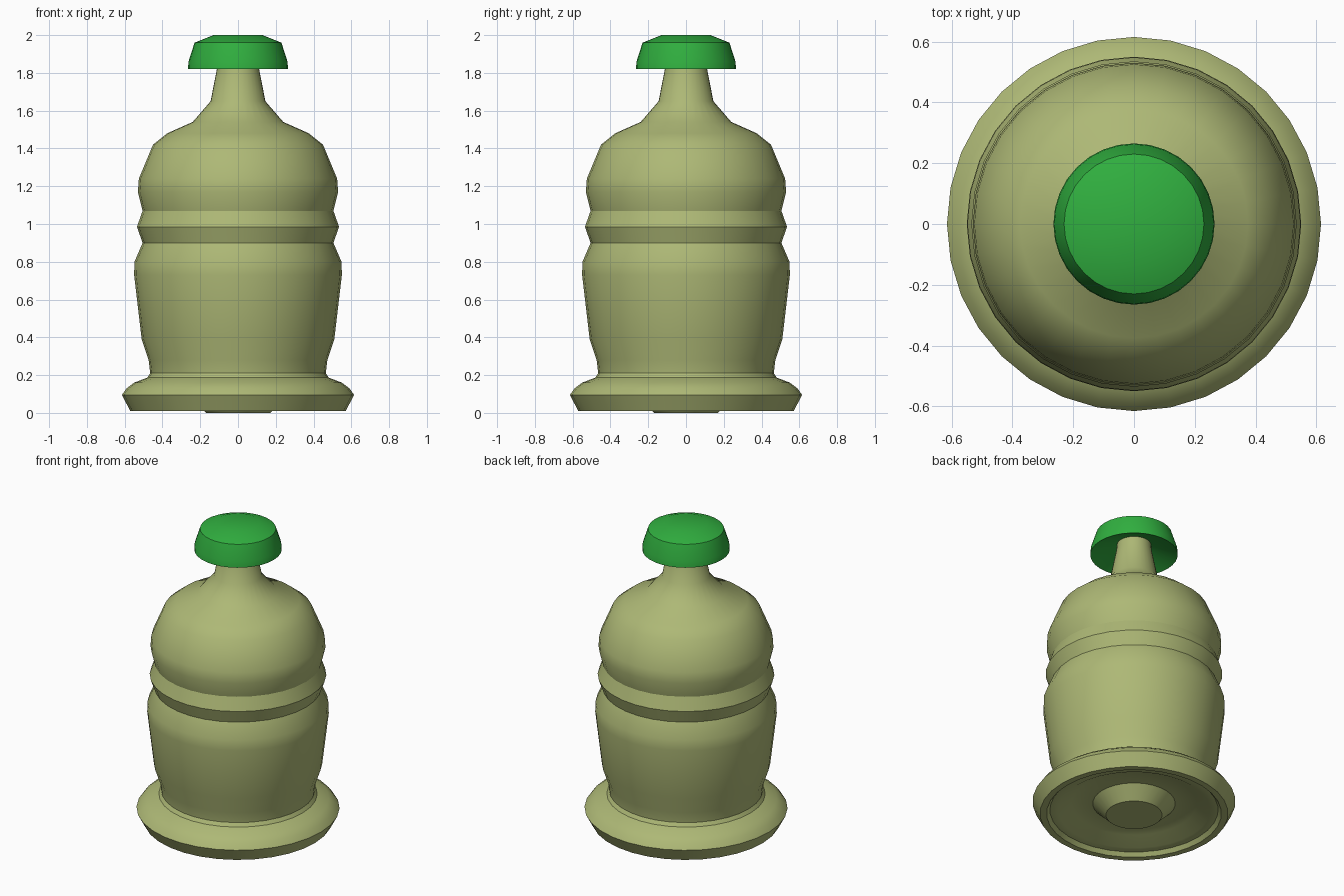
import bpy
import bmesh
from math import radians, tau

SIDES = 32

cube = bpy.data.objects.get("Cube")
if cube:
    bpy.data.objects.remove(cube, do_unlink=True)


def material(name, color):
    mat = bpy.data.materials.new(name)
    mat.use_nodes = True
    mat.diffuse_color = (*color, 1)
    mat.node_tree.nodes["Principled BSDF"].inputs["Base Color"].default_value = (*color, 1)
    return mat


def lathe(name, profile, mat):
    """Spin a closed (radius, height) profile around the z axis."""
    bm = bmesh.new()
    verts = [bm.verts.new((r, 0, z)) for r, z in profile]
    edges = [bm.edges.new(pair) for pair in zip(verts, verts[1:])]
    bmesh.ops.spin(bm, geom=verts + edges, cent=(0, 0, 0), axis=(0, 0, 1),
                   angle=tau, steps=SIDES, use_merge=True)
    bmesh.ops.remove_doubles(bm, verts=bm.verts, dist=0.0005)
    bmesh.ops.recalc_face_normals(bm, faces=bm.faces)
    mesh = bpy.data.meshes.new(name)
    bm.to_mesh(mesh)
    bm.free()
    obj = bpy.data.objects.new(name, mesh)
    bpy.context.collection.objects.link(obj)
    mesh.materials.append(mat)
    bpy.ops.object.select_all(action="DESELECT")
    obj.select_set(True)
    bpy.context.view_layer.objects.active = obj
    bpy.ops.object.shade_smooth_by_angle(angle=radians(33))
    return obj


olive = material("olive", (0.42, 0.48, 0.18))
green = material("green", (0.03, 0.43, 0.05))

# Stepped underside with a central boss
underside = [(0, 0), (0.17, 0), (0.25, 0.08), (0.38, 0.08), (0.46, 0.035),
             (0.51, 0.035), (0.53, 0.01)]
# Flared foot
foot = [(0.57, 0.01), (0.615, 0.095), (0.59, 0.13), (0.55, 0.16), (0.48, 0.187)]
# Belly, raised band and shoulder
belly = [(0.465, 0.21), (0.473, 0.28), (0.51, 0.39), (0.55, 0.73), (0.548, 0.8),
         (0.505, 0.9), (0.535, 0.985), (0.505, 1.07), (0.53, 1.17), (0.525, 1.24),
         (0.45, 1.42), (0.375, 1.48)]
# Neck, ending inside the cap
neck = [(0.24, 1.54), (0.145, 1.65), (0.108, 1.84), (0.1, 1.92), (0, 1.92)]
lathe("bottle_body", underside + foot + belly + neck, olive)

# Cap with a hollowed underside
lathe("cap", [(0, 1.9), (0.1, 1.89), (0.265, 1.82), (0.262, 1.86),
              (0.23, 1.96), (0.13, 2.0), (0, 2.0)], green)
